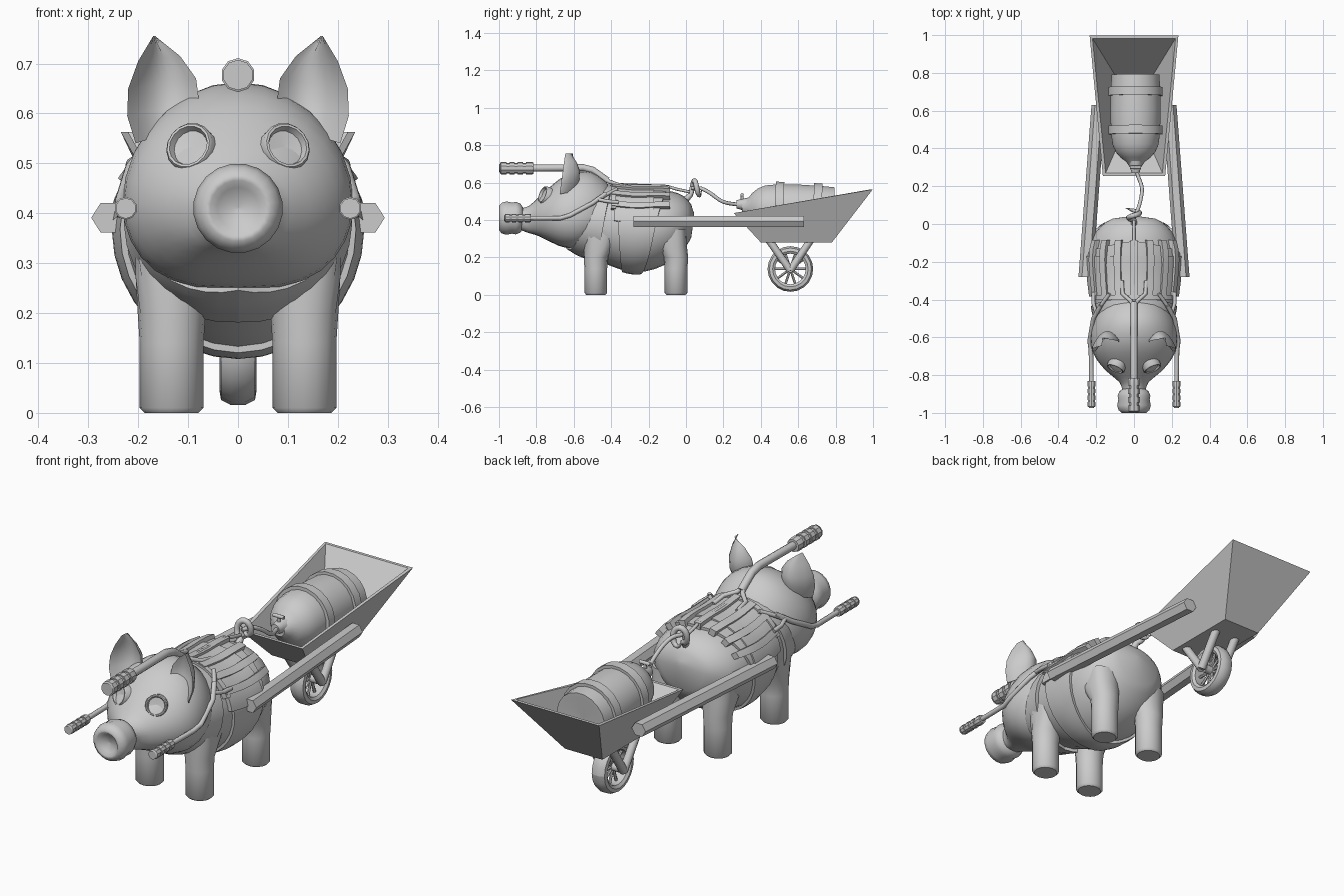
import bpy, bmesh, math
from mathutils import Vector as V

if "Cube" in bpy.data.objects:
    bpy.data.objects.remove(bpy.data.objects["Cube"])

grey = bpy.data.materials.new("plain grey")
grey.diffuse_color = (0.6, 0.6, 0.6, 1)
grey.use_nodes = True
grey.node_tree.nodes["Principled BSDF"].inputs["Base Color"].default_value = grey.diffuse_color


def make(name, verts, faces, smooth=35):
    me = bpy.data.meshes.new(name)
    me.from_pydata([tuple(v) for v in verts], [], faces)
    bm = bmesh.new()
    bm.from_mesh(me)
    bmesh.ops.remove_doubles(bm, verts=bm.verts, dist=1e-5)
    bmesh.ops.recalc_face_normals(bm, faces=bm.faces)
    bm.to_mesh(me)
    bm.free()
    me.materials.append(grey)
    ob = bpy.data.objects.new(name, me)
    bpy.context.collection.objects.link(ob)
    if smooth:
        bpy.ops.object.select_all(action='DESELECT')
        ob.select_set(True)
        bpy.context.view_layer.objects.active = ob
        bpy.ops.object.shade_smooth_by_angle(angle=math.radians(smooth))
    return ob


def skin(name, rings, smooth=35):
    """Closed rings joined into a capped skin."""
    n = len(rings[0])
    faces = [(i * n + j, i * n + (j + 1) % n, (i + 1) * n + (j + 1) % n, (i + 1) * n + j)
             for i in range(len(rings) - 1) for j in range(n)]
    faces += [tuple(range(n)), tuple(range((len(rings) - 1) * n, len(rings) * n))]
    return make(name, [p for r in rings for p in r], faces, smooth)


def lathe(name, profile, origin, axis, n=16, smooth=40):
    """Profile of (distance along axis, radius)."""
    q = V((0, 0, 1)).rotation_difference(V(axis).normalized())
    ring = lambda d, r: [V(origin) + q @ V((r * math.cos(math.tau * (j + .5) / n),
                         r * math.sin(math.tau * (j + .5) / n), d)) for j in range(n)]
    return skin(name, [ring(d, max(r, .0005)) for d, r in profile], smooth)


def tube(name, pts, r, n=8, smooth=50):
    pts = [V(p) for p in pts]
    r = r if isinstance(r, list) else [r] * len(pts)
    side, old, rings = None, None, []
    for i, p in enumerate(pts):
        t = (pts[min(i + 1, len(pts) - 1)] - pts[max(i - 1, 0)]).normalized()
        side = t.orthogonal().normalized() if old is None else old.rotation_difference(t) @ side
        up, old = t.cross(side), t
        rings.append([p + r[i] * (side * math.cos(math.tau * j / n) + up * math.sin(math.tau * j / n))
                      for j in range(n)])
    return skin(name, rings, smooth)


def spline(rows, t):
    """Smooth interpolation of table rows at their first column."""
    i = max(k for k in range(len(rows) - 1) if k == 0 or rows[k][0] <= t)
    a, b, c, d = (rows[min(max(k, 0), len(rows) - 1)] for k in (i - 1, i, i + 1, i + 2))
    u = (t - b[0]) / (c[0] - b[0])
    return [.5 * (2 * q + (s - p) * u + (2 * p - 5 * q + 4 * s - w) * u * u
            + (3 * q - p - 3 * s + w) * u ** 3) for p, q, s, w in zip(a, b, c, d)]


def section(rows, y, ang, off=0.0, square=1.0):
    """Point on a lofted skin; angle 0 is straight up, the lower half may be squarer."""
    _, zc, rx, top, bot = spline(rows, y)
    s, c = math.sin(ang), math.cos(ang)
    if c < 0:
        s = math.copysign(abs(s) ** square, s)
    return V((s * (rx + off), y, zc + c * ((top - zc if c > 0 else zc - bot) + off)))


def loft(name, rows, steps, n=28, square=1.0):
    ys = [rows[0][0] + (rows[-1][0] - rows[0][0]) * (.5 - .5 * math.cos(math.pi * k / steps))
          for k in range(steps + 1)]
    return skin(name, [[section(rows, y, math.tau * j / n, 0, square) for j in range(n)] for y in ys], 50)


# Body and head: y, middle z, half width, top z, bottom z
body = [(-.66, .35, .12, .44, .27), (-.58, .38, .18, .54, .225), (-.48, .38, .205, .575, .19),
        (-.38, .37, .222, .57, .145), (-.27, .36, .235, .56, .12), (-.16, .37, .24, .56, .14),
        (-.06, .38, .215, .55, .19), (0, .4, .165, .52, .255), (.03, .41, .11, .48, .31), (.042, .42, .02, .44, .4)]
head = [(-.9, .41, .06, .46, .35), (-.84, .41, .075, .475, .33), (-.79, .415, .135, .52, .315),
        (-.73, .42, .19, .575, .285), (-.66, .42, .225, .63, .255), (-.58, .42, .23, .66, .25),
        (-.5, .42, .21, .655, .29), (-.42, .44, .16, .6, .36), (-.39, .46, .08, .55, .4)]
loft("body", body, 22)
loft("head", head, 22, 28, .7)

# Snout with dished front
lathe("snout", [(0, .055), (.015, .078), (.04, .088), (.06, .084), (.09, .09), (.115, .083), (.13, .066),
                (.13, .056), (.115, .042), (.105, 0)], (0, -.87, .41), (0, -1, 0), 20, 60)

for s, tag in ((-1, "left"), (1, "right")):
    # Legs
    for part, y, lean in (("front", -.482, .03), ("back", -.053, -.04)):
        rings = [(0, .054, 0), (.01, .064, 0), (.14, .064, 0), (.2, .068, 0), (.27, .085, .6), (.35, .1, 1)]
        skin(f"{part}_leg_{tag}", [[V((s * min(.133 + r * math.cos(a), .205), y + k * lean + r * .95 * math.sin(a), z))
             for a in [math.tau * j / 16 for j in range(16)]] for z, r, k in rings], 45)
    # Round goggle eyes
    lathe(f"eye_{tag}", [(-.05, .048), (.012, .05), (.018, .046), (.018, .041), (.004, .036), (.0, 0)],
          (s * .093, -.752, .53), (s * .35, -.8, .32), 16)
    # Cupped ears: rows of base, middle and tip
    n, rows = 9, [(0, .145, .56, .06), (.25, .15, .61, .072), (.5, .152, .66, .068),
                  (.75, .158, .71, .042), (1, .168, .755, .002)]
    rings = []
    for t, cx, z, w in rows:
        front, back = [], []
        for j in range(n):
            u = 2 * j / (n - 1) - 1
            p = V((s * (cx + w * u), -.655 + .03 * t - .02 * u + .05 * (1 - u * u) * (w / .07), z + .02 * u * (t - 1)))
            front.append(p)
            back.append(p + V((0, .012 * (w / .07) + .012 * (1 - u * u) * (w / .07), 0)))
        rings.append(front + back[::-1])
    skin(f"ear_{tag}", rings, 50)


# Harness pieces that follow the body
def wrap(name, a0, a1, y_range, off, na=32, ny=6):
    closed = a1 - a0 > 6.2
    rings = []
    for i in range(na + 1):
        a = a0 + (a1 - a0) * i / na
        y0, y1 = y_range(abs(a))
        ys = [y0 + (y1 - y0) * k / ny for k in range(ny + 1)]
        rings.append([section(body, y, a, off) for y in ys] + [section(body, y, a, -.01) for y in reversed(ys)])
    return skin(name, rings, 35)


mix = lambda a, b, t: a + (b - a) * t
wrap("girth_cloth", -math.pi, math.pi,
     lambda a: (mix(-.385, -.34, a / math.pi), mix(-.09, -.245, (a / math.pi) ** 1.1)), .012)
wrap("side_flap", -1.45, 1.45, lambda a: (-.385, -.17), .018)
wrap("collar", -math.pi, math.pi,
     lambda a: (mix(-.46, -.64, a / math.pi), mix(-.38, -.5, a / math.pi)), .016)
for k in range(7):
    a = (k - 3) * .34
    wrap(f"back_slat_{k + 1}", a - .07, a + .07, lambda _: (-.395, -.085), .03, 3)
wrap("front_saddle_strip", -1.15, 1.15, lambda a: (-.4, -.375), .026, 20, 1)
tube("spine_strap", [(0, .02, .55), (0, -.05, .565), (0, -.1, .58), (0, -.38, .59)], .008)

# Handles with ridged grips
ridges = [(0, .7), (.03, 1)]
for k in range(4):
    d = .03 + k * .25
    ridges += [(d, 1), (d + .16, 1), (d + .16, .82), (d + .25, .82)]
ridges = ridges[:-2] + [(1, .9)]


def grip(name, start, length, r):
    lathe(name, [(d * length, w * r) for d, w in ridges], start, (0, 1, 0), 10, 30)
    lathe(name + "_cap", [(-.004, r * .9), (-.004, r * .65), (.006, r * .5), (.006, 0)], start, (0, 1, 0), 10, 30)


grip("top_grip", (0, -.995, .677), .18, .034)
tube("top_handle", [(0, -.83, .677), (0, -.55, .68), (0, -.5, .667), (0, -.42, .61)], .019, 10)
for s, tag in ((-1, "left"), (1, "right")):
    tube(f"top_fork_{tag}", [(0, -.44, .625), (s * .015, -.41, .605), (s * .06, -.37, .59), (s * .065, -.3, .575)], .011)
    grip(f"side_grip_{tag}", (s * .225, -.97, .41), .14, .023)
    tube(f"side_handle_{tag}", [(s * .225, -.84, .41), (s * .228, -.67, .41), (s * .235, -.62, .425),
                                (s * .215, -.5, .49), (s * .175, -.43, .54)], .012)
    tube(f"side_fork_upper_{tag}", [(s * .195, -.46, .515), (s * .16, -.41, .545), (s * .13, -.37, .565)], .01)
    tube(f"side_fork_lower_{tag}", [(s * .2, -.47, .51), (s * .215, -.42, .5), (s * .215, -.36, .495)], .01)
    # Six-sided cart shafts
    hexa = [(.037 * math.cos(math.tau * j / 6), .034 * math.sin(math.tau * j / 6)) for j in range(6)]
    skin(f"cart_shaft_{tag}", [[V((s * cx + x, y, .391 + z)) for x, z in hexa]
         for y, cx in ((-.28, .257), (.63, .188))], 0)

# Tray: outer and inner corners, front edge low and back edge high
low = [(-.1, .4), (.1, .4), (.1, .78), (-.1, .78)]
rim = [(-.165, .255, .437), (.165, .255, .437), (.235, .998, .563), (-.235, .998, .563)]
c = V((0, .6, 0))
shrink = lambda p, k: V(((abs(p[0]) - k) * math.copysign(1, p[0]), p[1] + math.copysign(k, .6 - p[1]), p[2]))
outer = [V((x, y, .28)) for x, y in low]
skin("cart_tray", [outer, rim, [shrink(p, .015) for p in rim],
                   [shrink(p, .012) + V((0, 0, .012)) for p in outer]], 0)

# Wheel with rim, hub, spokes and struts
hub = V((0, .558, .138))
m = 20
skin("wheel_tyre", [[hub + V((x, r * math.cos(math.tau * i / m), r * math.sin(math.tau * i / m)))
     for x, r in ((-.028, .082), (-.037, .095), (-.034, .112), (-.015, .122), (.015, .122), (.034, .112), (.037, .095), (.028, .082))]
     for i in range(m + 1)], 40)
lathe("wheel_hub", [(-.04, .02), (.04, .02)], hub, (1, 0, 0), 12)
lathe("wheel_axle", [(-.065, .012), (.065, .012)], hub, (1, 0, 0), 8)
for k in range(10):
    a = math.tau * k / 10
    tube(f"spoke_{k + 1}", [hub, hub + V((0, .09 * math.cos(a), .09 * math.sin(a)))], .007, 6)
for s, tag in ((-1, "left"), (1, "right")):
    for y, part in ((.445, "front"), (.665, "back")):
        tube(f"wheel_strut_{part}_{tag}", [(s * .058, .558, .13), (s * .058, y, .29)], .02)

# Barrel, hoops, nozzle and tap
tip, axis = V((.008, .3, .468)), V((0, 1, -.04))
lathe("barrel", [(0, .03), (.03, .05), (.05, .078), (.08, .105), (.12, .123), (.18, .131), (.3, .135), (.42, .132),
                 (.49, .128), (.49, .11), (.48, 0)], tip, axis, 20, 50)
for k, d in enumerate((.175, .38)):
    lathe(f"barrel_hoop_{k + 1}", [(d, .12), (d, .146), (d + .045, .146), (d + .045, .12)], tip, axis, 20)
lathe("nozzle", [(-.03, .022), (.0, .03), (.04, .04)], tip + V((0, 0, .015)), axis, 10)
tube("tap_stem", [(.008, .3, .48), (.008, .3, .535)], .008)
tube("tap_handle", [(-.02, .3, .535), (.036, .3, .535)], .009)

# Hose from the nozzle to the curled tail
hose = [(0, .008, .485), (.12, .02, .485), (.3, .042, .5), (.48, .035, .545), (.62, .02, .57), (.75, 0, .57)]
tube("hose", [(x, .3 - .36 * t, z) for t, x, z in [spline(hose, k * .75 / 16) for k in range(17)]], .01)
curl = [(.036 * math.sin(a) * .8, -.005 + .008 * a, .57 + .04 * math.cos(a)) for a in [math.pi + k * .4 for k in range(19)]]
tube("curly_tail", [(0, -.01, .5)] + curl + [(-.045, .085, .56)], [.02] + [.014] * 14 + [.012, .011, .01, .008, .006, .001])
